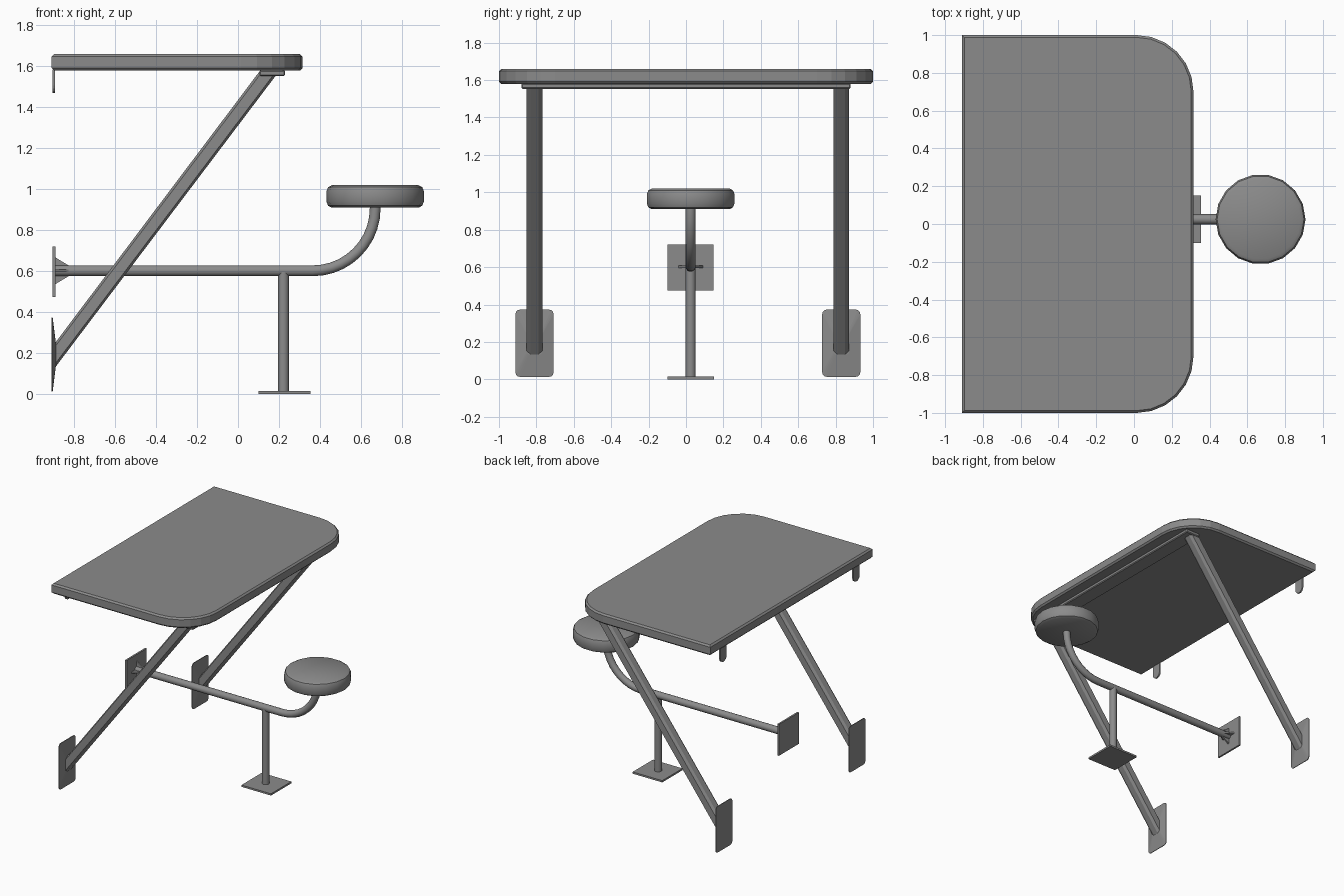
import bpy, bmesh, math
from mathutils import Vector

if "Cube" in bpy.data.objects:
    bpy.data.objects.remove(bpy.data.objects["Cube"])

GREY = (0.26, 0.26, 0.26, 1)
mat = bpy.data.materials.new("grey metal")
mat.use_nodes = True
mat.diffuse_color = GREY
mat.node_tree.nodes["Principled BSDF"].inputs["Base Color"].default_value = GREY

MID = 0.025          # y of the seat assembly
LEG_Y = (-0.81, 0.83)
WALL = -0.905


def loft(name, rings, smooth=False):
    """Skin a stack of equal-length rings and cap both ends."""
    bm = bmesh.new()
    loops = [[bm.verts.new(p) for p in ring] for ring in rings]
    n = len(loops[0])
    for a, b in zip(loops, loops[1:]):
        for i in range(n):
            j = (i + 1) % n
            bm.faces.new((a[i], a[j], b[j], b[i]))
    bm.faces.new(loops[0])
    bm.faces.new(loops[-1])
    bmesh.ops.recalc_face_normals(bm, faces=bm.faces[:])
    mesh = bpy.data.meshes.new(name)
    bm.to_mesh(mesh)
    bm.free()
    mesh.materials.append(mat)
    obj = bpy.data.objects.new(name, mesh)
    bpy.context.collection.objects.link(obj)
    if smooth:
        bpy.ops.object.select_all(action='DESELECT')
        obj.select_set(True)
        bpy.context.view_layer.objects.active = obj
        bpy.ops.object.shade_smooth_by_angle(angle=math.radians(35))
    return obj


def box(name, lo, hi, bevel=0):
    ring = [(lo[0], lo[1]), (hi[0], lo[1]), (hi[0], hi[1]), (lo[0], hi[1])]
    obj = loft(name, [[(x, y, z) for x, y in ring] for z in (lo[2], hi[2])])
    if bevel:
        mod = obj.modifiers.new("bevel", 'BEVEL')
        mod.width = bevel
    return obj


def rounded_rect(w, h, r, steps=3):
    """Outline centred on the origin with half sizes w, h."""
    pts = []
    for k, (sx, sy) in enumerate(((1, 1), (-1, 1), (-1, -1), (1, -1))):
        for s in range(steps + 1):
            a = (k + s / steps) * math.pi / 2
            pts.append((sx * (w - r) + r * math.cos(a), sy * (h - r) + r * math.sin(a)))
    return pts


def tube(name, path, radius, sides=14):
    """Round tube along a path lying in the plane y = MID."""
    path = [Vector(p) for p in path]
    side = Vector((0, 1, 0))
    rings = []
    for i, p in enumerate(path):
        d = (path[min(i + 1, len(path) - 1)] - path[max(i - 1, 0)]).normalized()
        up = d.cross(side)
        angles = [2 * math.pi * k / sides for k in range(sides)]
        rings.append([p + radius * (side * math.cos(a) + up * math.sin(a)) for a in angles])
    return loft(name, rings, True)


# Table top: straight wall edge, two rounded outer corners, chamfered rims
def top_outline(inset):
    pts = [(-0.91 + inset, 1 - inset), (-0.91 + inset, -1 + inset)]
    r = 0.3 - inset
    for sy, start in ((-1, -90), (1, 0)):
        for s in range(7):
            a = math.radians(start + s * 15)
            pts.append((0.015 + r * math.cos(a), sy * 0.7 + r * math.sin(a)))
    return pts


levels = ((0.012, 1.58), (0, 1.592), (0, 1.648), (0.012, 1.66))
loft("table_top", [[(x, y, z) for x, y in top_outline(i)] for i, z in levels])

# Bar under the table joining the two braces
box("support_bar", (0.105, -0.88, 1.553), (0.23, 0.88, 1.582), 0.006)

# Braces, their wall plates and the wall tabs under the table
section = [(-1, -.5), (-1, .5), (-.7, 1), (.7, 1), (1, .5), (1, -.5), (.7, -1), (-.7, -1)]
for side, y in zip(("front", "back"), LEG_Y):
    bottom = [(-0.893, y + v * 0.042, 0.19 + u * 0.06) for u, v in section]
    top = [(0.152 - u * 0.0475, y + v * 0.042, 1.575) for u, v in section]
    loft(side + "_brace", [bottom, top])

    outer = rounded_rect(0.102, 0.18, 0.025)
    inner = rounded_rect(0.042, 0.06, 0.012)
    loft(side + "_brace_plate",
         [[(x, y + a, 0.193 + b) for a, b in pts]
          for x, pts in ((WALL - 0.005, outer), (WALL, outer), (WALL + 0.015, inner))])

    tab = [(-0.038, 1.585), (0.038, 1.585)]
    tab += [(0.038 * math.cos(a), 1.508 - 0.038 * math.sin(a))
            for a in [math.pi * s / 8 for s in range(9)]]
    loft(side + "_wall_tab",
         [[(x, y + a, z) for a, z in tab] for x in (WALL, WALL + 0.012)])

# Seat arm: straight run, then a quarter bend up to the seat
bend = [(0.365 + 0.305 * math.sin(a), MID, 0.907 - 0.305 * math.cos(a))
        for a in [math.pi / 2 * s / 10 for s in range(11)]]
tube("seat_arm", [(-0.895, MID, 0.602)] + bend + [(0.67, MID, 0.925)], 0.027)
tube("seat_post", [(0.222, MID, 0.01), (0.222, MID, 0.597)], 0.027)

# Plates on wall and floor
box("arm_wall_plate", (WALL, MID - 0.123, 0.475), (WALL + 0.014, MID + 0.123, 0.72))
box("floor_plate", (0.1, MID - 0.125, 0), (0.355, MID + 0.125, 0.014))

# Triangular gussets around the arm at the wall
for name, axis in (("upright", Vector((0, 0, 1))), ("level", Vector((0, 1, 0)))):
    across = Vector((1, 0, 0)).cross(axis) * 0.006
    for s in (-1, 1):
        foot = Vector((WALL + 0.012, MID, 0.602))
        tri = [foot, foot + axis * 0.066 * s, foot + Vector((0.066, 0, 0)) + axis * 0.026 * s,
               foot + Vector((0.066, 0, 0))]
        loft(name + "_gusset", [[p - across for p in tri], [p + across for p in tri]])

# Round cushion seat
profile = ((0.212, 0.91), (0.23, 0.92), (0.238, 0.94), (0.238, 0.99), (0.23, 1.01), (0.212, 1.02))
sides = 18
loft("seat", [[(0.67 + r * math.cos(2 * math.pi * k / sides),
                MID + r * math.sin(2 * math.pi * k / sides), z) for k in range(sides)]
              for r, z in profile], True)
